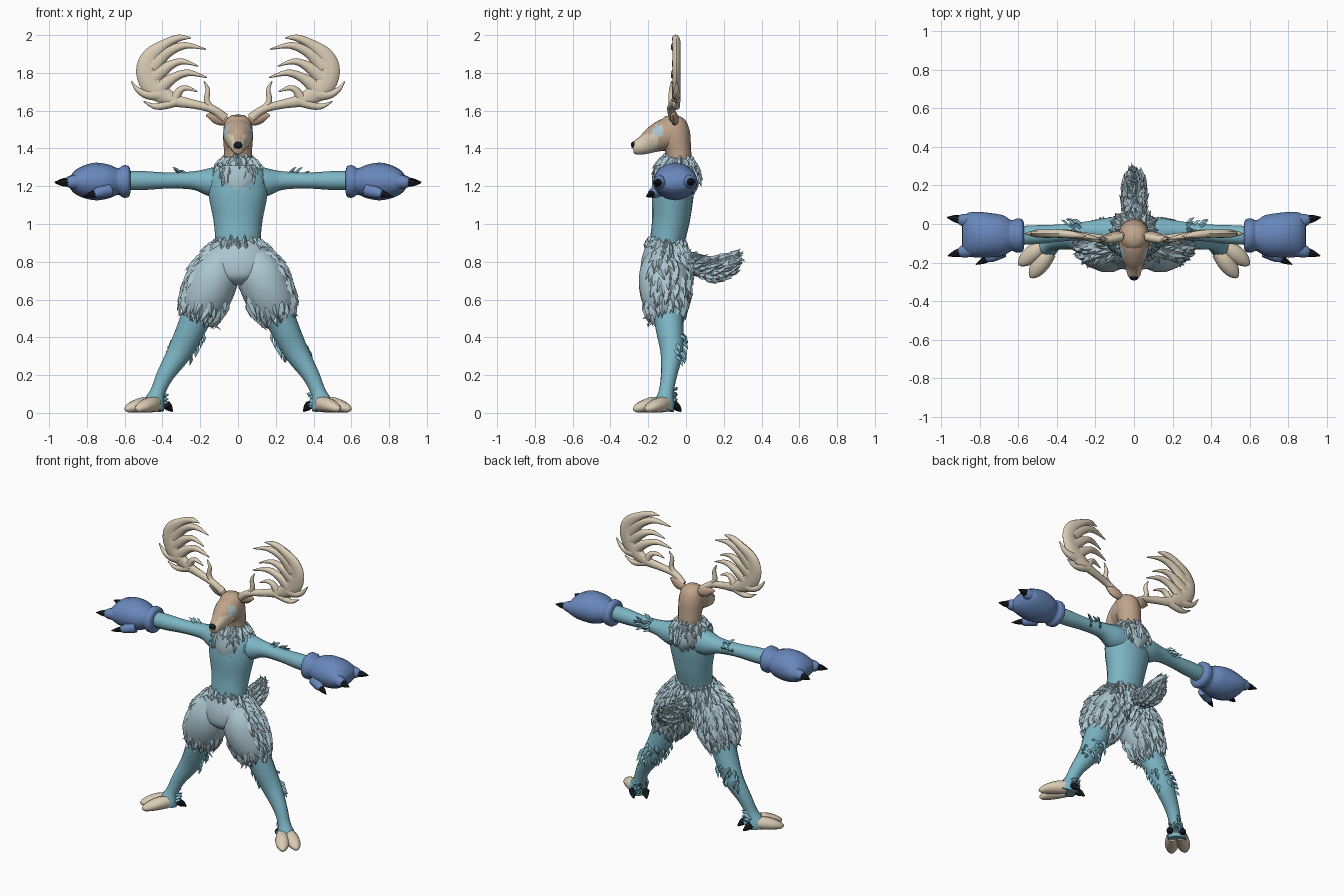
import bpy, bmesh, math, random
from mathutils import Vector

random.seed(4)
cube = bpy.data.objects.get("Cube")
if cube:
    bpy.data.objects.remove(cube, do_unlink=True)


def material(name, rgb):
    m = bpy.data.materials.new(name)
    m.use_nodes = True
    color = tuple((c / 255) ** 2.2 for c in rgb) + (1,)
    m.diffuse_color = color
    m.node_tree.nodes["Principled BSDF"].inputs["Base Color"].default_value = color
    return m


TEAL = material("teal skin", (124, 180, 196))
FUR = material("pale fur", (172, 198, 208))
TAN = material("tan hide", (190, 162, 138))
CREAM = material("cream horn", (218, 204, 180))
BLUE = material("blue glove", (104, 134, 186))
DARK = material("dark claw", (30, 33, 38))
X, Y, Z = Vector((1, 0, 0)), Vector((0, 1, 0)), Vector((0, 0, 1))


def finish(name, bm, mats, rule=None):
    bmesh.ops.recalc_face_normals(bm, faces=bm.faces)
    mesh = bpy.data.meshes.new(name)
    bm.to_mesh(mesh)
    bm.free()
    for m in mats:
        mesh.materials.append(m)
    if rule:
        for p in mesh.polygons:
            p.material_index = rule(p.center, p.normal)
    obj = bpy.data.objects.new(name, mesh)
    bpy.context.collection.objects.link(obj)
    bpy.ops.object.select_all(action="DESELECT")
    obj.select_set(True)
    bpy.context.view_layer.objects.active = obj
    bpy.ops.object.shade_smooth_by_angle(angle=math.radians(40))
    return obj


def spline(keys, steps):
    """Smooth curve through keys of any size."""
    out = []
    for i in range(len(keys) - 1):
        a, b, c, d = (keys[max(0, min(len(keys) - 1, i + k))] for k in (-1, 0, 1, 2))
        for s in range(steps):
            t = s / steps
            out.append([q + t / 2 * (r - p + t * (2 * p - 5 * q + 4 * r - s_ + t * (3 * (q - r) + s_ - p)))
                        for p, q, r, s_ in zip(a, b, c, d)])
    return out + [list(keys[-1])]


def tube(name, keys, mats, ref=Y, sides=14, steps=4, flip=1, rule=None):
    """Loft ellipses along keys (x, y, z, radius across, radius along ref)."""
    rings = spline([(k[0] * flip,) + tuple(k[1:]) for k in keys], steps)
    mids = [Vector(r[:3]) for r in rings]
    bm = bmesh.new()
    loops = []
    for i, r in enumerate(rings):
        t = (mids[min(i + 1, len(mids) - 1)] - mids[max(i - 1, 0)]).normalized()
        u = t.cross(ref).normalized()
        v = u.cross(t)
        ra, rb = max(r[3], .002), max(r[4], .002)
        loops.append([bm.verts.new(mids[i] + u * ra * math.cos(a) + v * rb * math.sin(a))
                      for a in (math.tau * k / sides for k in range(sides))])
    for p, q in zip(loops, loops[1:]):
        for k in range(sides):
            n = (k + 1) % sides
            bm.faces.new((p[k], p[n], q[n], q[k]))
    bm.faces.new(loops[0])
    bm.faces.new(loops[-1])
    return finish(name, bm, mats if isinstance(mats, list) else [mats], rule)


def tufts(name, host, mat, flow, length, width, lift, chance, where=lambda c, n: True):
    """Grow pointed locks of fur on the faces of host, lying along flow."""
    bm = bmesh.new()
    for p in host.data.polygons:
        c, n = p.center, p.normal
        if random.random() > chance or not where(c, n):
            continue
        t = flow - n * flow.dot(n)
        if t.length < .2:
            continue
        t = (t.normalized() + n.cross(flow) * random.uniform(-.35, .35)).normalized()
        side = n.cross(t)
        size = length * random.uniform(.7, 1.25)
        c = c + side * random.uniform(-.01, .01)
        back, tip, ridge, a, b = (bm.verts.new(q) for q in (
            c - t * width - n * .006, c + t * size + n * lift, c + t * size * .3 + n * (.012 + lift * .4),
            c - side * width - n * .006, c + side * width - n * .006))
        for f in ((back, a, ridge), (back, ridge, b), (a, tip, ridge), (ridge, tip, b), (a, back, b), (a, b, tip)):
            bm.faces.new(f)
    return finish(name, bm, [mat])


# Torso and fur hips
tube("torso", [(0, -.1, .8, .13, .1), (0, -.1, .9, .12, .092), (0, -.08, 1.02, .13, .1), (0, -.07, 1.15, .155, .11),
               (0, -.06, 1.25, .155, .105), (0, -.05, 1.31, .11, .08), (0, -.04, 1.34, .06, .05)], TEAL, sides=20)
hips = tube("fur_hips", [(0, -.1, .9, .13, .1), (0, -.105, .86, .165, .115), (0, -.11, .79, .19, .13),
                         (0, -.11, .72, .15, .125), (0, -.11, .68, .06, .08)], FUR, sides=22)
tufts("hip_locks", hips, FUR, -Z, .07, .022, .02, .8, lambda c, n: n.y > -.6 and c.z > .7)
tufts("waist_locks", hips, FUR, Z, .04, .018, .006, .8, lambda c, n: c.z > .865 and n.z < .9)

# Collar and chest bib
collar = tube("fur_collar", [(0, -.05, 1.2, .125, .09), (0, -.05, 1.26, .135, .115), (0, -.045, 1.31, .11, .1),
                             (0, -.04, 1.35, .075, .072)], FUR, sides=18, steps=2)
tufts("collar_locks", collar, FUR, -Z, .06, .02, .012, .7)
tufts("collar_top_locks", collar, FUR, Z, .035, .018, .01, .6, lambda c, n: c.z > 1.26)
for name, y, low in (("chest_bib", -.12, 1.09), ("nape_bib", .01, 1.15)):
    bib = tube(name, [(0, y, 1.31, .09, .05), (0, y, 1.24, .105, .062), (0, y, (1.24 + low) / 2, .065, .055),
                      (0, y, low, .012, .03)], FUR, steps=3)
    tufts(name + "_locks", bib, FUR, -Z, .045, .014, .004, .6, lambda c, n: abs(n.x) > .5)

# Neck, head, nose
tube("neck", [(0, -.04, 1.27, .075, .078), (0, -.04, 1.38, .068, .075), (0, -.06, 1.47, .083, .08),
              (0, -.075, 1.54, .07, .07), (0, -.08, 1.575, .03, .035)], TAN, X, 18)


def face_rule(c, n):
    if (Vector((abs(c.x), c.y, c.z)) - Vector((.06, -.145, 1.495))).length < .033:
        return 1
    return 2 if c.y < -.15 and c.z < 1.475 and (abs(n.x) > .55 or n.z < -.2) else 0


tube("face", [(0, -.04, 1.49, .07, .07), (0, -.1, 1.475, .085, .08), (0, -.16, 1.452, .073, .068),
              (0, -.215, 1.422, .053, .046), (0, -.262, 1.403, .038, .034), (0, -.28, 1.4, .022, .022)],
     [TAN, FUR, CREAM], X, 24, 6, rule=face_rule)
tube("nose", [(0, -.262, 1.42, .018, .022), (0, -.28, 1.416, .02, .024), (0, -.29, 1.414, .01, .012)], DARK, X, 10, 2)

# Tail
tail = tube("tail", [(0, 0, .82, .04, .04), (0, .07, .775, .05, .05), (0, .15, .76, .06, .058),
                     (0, .22, .785, .055, .052), (0, .255, .83, .02, .025)], FUR, X, 14, 3)
tufts("tail_locks", tail, FUR, Vector((0, .9, .35)), .06, .018, .006, .85)

# Antler branches: points in x, z with a width, laid flat in depth
BRANCHES = {
    "beam": [(.07, 1.56, .026), (.14, 1.61, .022), (.24, 1.635, .024), (.35, 1.66, .036), (.44, 1.72, .06),
             (.485, 1.81, .055), (.46, 1.89, .045), (.38, 1.955, .026), (.31, 1.985, .018), (.25, 1.985, .003)],
    "upper_tine": [(.46, 1.83, .05), (.38, 1.905, .03), (.28, 1.945, .018), (.17, 1.925, .003)],
    "middle_tine": [(.46, 1.77, .05), (.36, 1.84, .025), (.29, 1.86, .015), (.21, 1.835, .003)],
    "lower_tine": [(.43, 1.71, .045), (.34, 1.775, .025), (.26, 1.8, .017), (.165, 1.775, .003)],
    "short_tine": [(.34, 1.65, .03), (.31, 1.705, .02), (.27, 1.72, .013), (.215, 1.7, .003)],
    "brow_tine": [(.13, 1.6, .018), (.165, 1.65, .016), (.16, 1.71, .012), (.18, 1.755, .003)],
    "outer_tine": [(.41, 1.69, .04), (.48, 1.685, .024), (.53, 1.71, .014), (.565, 1.755, .003)],
    "under_tine": [(.32, 1.65, .026), (.4, 1.625, .02), (.45, 1.625, .013), (.5, 1.65, .003)],
}

for flip, tag in ((1, "left_"), (-1, "right_")):
    def limb(name, *args, **kw):
        return tube(tag + name, *args, flip=flip, **kw)

    for name, pts in BRANCHES.items():
        limb("antler_" + name, [(x, -.05 - .03 * max(0, 1 - abs(x - .15) * 5), z, w, min(w, .022))
                                for x, z, w in pts], CREAM, sides=10)
    limb("ear", [(.05, -.06, 1.54, .018, .016), (.09, -.06, 1.555, .034, .022), (.13, -.065, 1.57, .03, .018),
                 (.17, -.07, 1.575, .003, .003)], TAN, sides=10)

    # Arm, glove, claws
    arm = limb("arm", [(.05, -.05, 1.22, .09, .085), (.14, -.04, 1.222, .078, .075), (.23, -.035, 1.23, .05, .052),
                       (.36, -.045, 1.23, .042, .045), (.5, -.055, 1.23, .05, .05), (.6, -.06, 1.23, .05, .05)], TEAL)
    tufts(tag + "arm_locks", arm, TEAL, X * flip, .035, .014, .03, .55,
          lambda c, n: .27 < abs(c.x) < .36 and n.y > -.1 and n.z > -.5)
    limb("glove", [(.57, -.06, 1.225, .06, .065), (.58, -.06, 1.225, .083, .085), (.61, -.06, 1.225, .085, .088),
                   (.635, -.06, 1.225, .07, .08), (.68, -.06, 1.225, .088, .105), (.75, -.058, 1.225, .1, .115),
                   (.82, -.055, 1.222, .085, .118), (.865, -.055, 1.22, .06, .11), (.89, -.055, 1.22, .03, .08)],
         BLUE, sides=16, steps=3)
    for name, a, b, r in (("outer", (.82, .01, 1.225), (.97, .035, 1.222), .042),
                          ("inner", (.82, -.125, 1.225), (.965, -.165, 1.215), .042),
                          ("thumb", (.68, -.14, 1.18), (.82, -.21, 1.145), .036)):
        a, b = Vector(a), Vector(b)
        limb(name + "_finger", [(*a, r, r), (*a.lerp(b, .45), r * .8, r * .8), (*a.lerp(b, .65), r * .35, r * .35)],
             BLUE, sides=10)
        limb(name + "_claw", [(*a.lerp(b, .55), r * .55, r * .55), (*a.lerp(b, .75), r * .42, r * .42),
                              (*b, .002, .002)], DARK, sides=8)

    # Thigh fur
    thigh = limb("fur_thigh", [(.08, -.11, .83, .09, .1), (.115, -.115, .75, .125, .13), (.145, -.115, .67, .133, .135),
                               (.18, -.11, .59, .125, .12), (.2, -.1, .53, .1, .095), (.205, -.1, .52, .06, .06)],
                 FUR, sides=18, steps=3)
    tufts(tag + "thigh_locks", thigh, FUR, Vector((.25 * flip, 0, -1)), .075, .023, .014, .8,
          lambda c, n: (n.y > -.55 or c.z < .58) and c.x * flip > .04 and n.z > -.9)

    # Lower leg, hoof, dewclaws
    leg = limb("leg", [(.19, -.1, .58, .085, .085), (.255, -.085, .43, .075, .072), (.31, -.075, .32, .065, .06),
                       (.385, -.09, .2, .046, .043), (.425, -.105, .11, .04, .04), (.445, -.115, .05, .058, .055),
                       (.45, -.12, .015, .058, .055)], TEAL, sides=16)
    tufts(tag + "calf_locks", leg, TEAL, -Z, .04, .015, .022, .5,
          lambda c, n: .28 < c.z < .42 and (n.y > .5 or n.x * flip < -.75))
    tufts(tag + "ankle_locks", leg, TEAL, Vector((-.5 * flip, .5, .2)), .04, .014, .02, .6,
          lambda c, n: .03 < c.z < .12 and n.y - n.x * flip > .8)
    for name, a, b in (("outer", (.465, -.105), (.595, -.21)), ("inner", (.435, -.145), (.535, -.275))):
        dx, dy = b[0] - a[0], b[1] - a[1]
        limb(name + "_hoof", [(a[0] + dx * t, a[1] + dy * t, z, w, h) for t, z, w, h in
                              ((0, .045, .035, .04), (.35, .042, .044, .04), (.7, .031, .04, .03),
                               (.93, .02, .022, .018), (1, .014, .005, .008))], CREAM, Z, 12, 3)
    for name, x, y in (("outer", .425, -.035), ("inner", .355, -.075)):
        limb(name + "_dewclaw", [(x + .025, y - .03, .045, .022, .022), (x + .01, y - .01, .028, .02, .02),
                                 (x - .008, y + .008, .008, .004, .004)], DARK, sides=8, steps=2)
